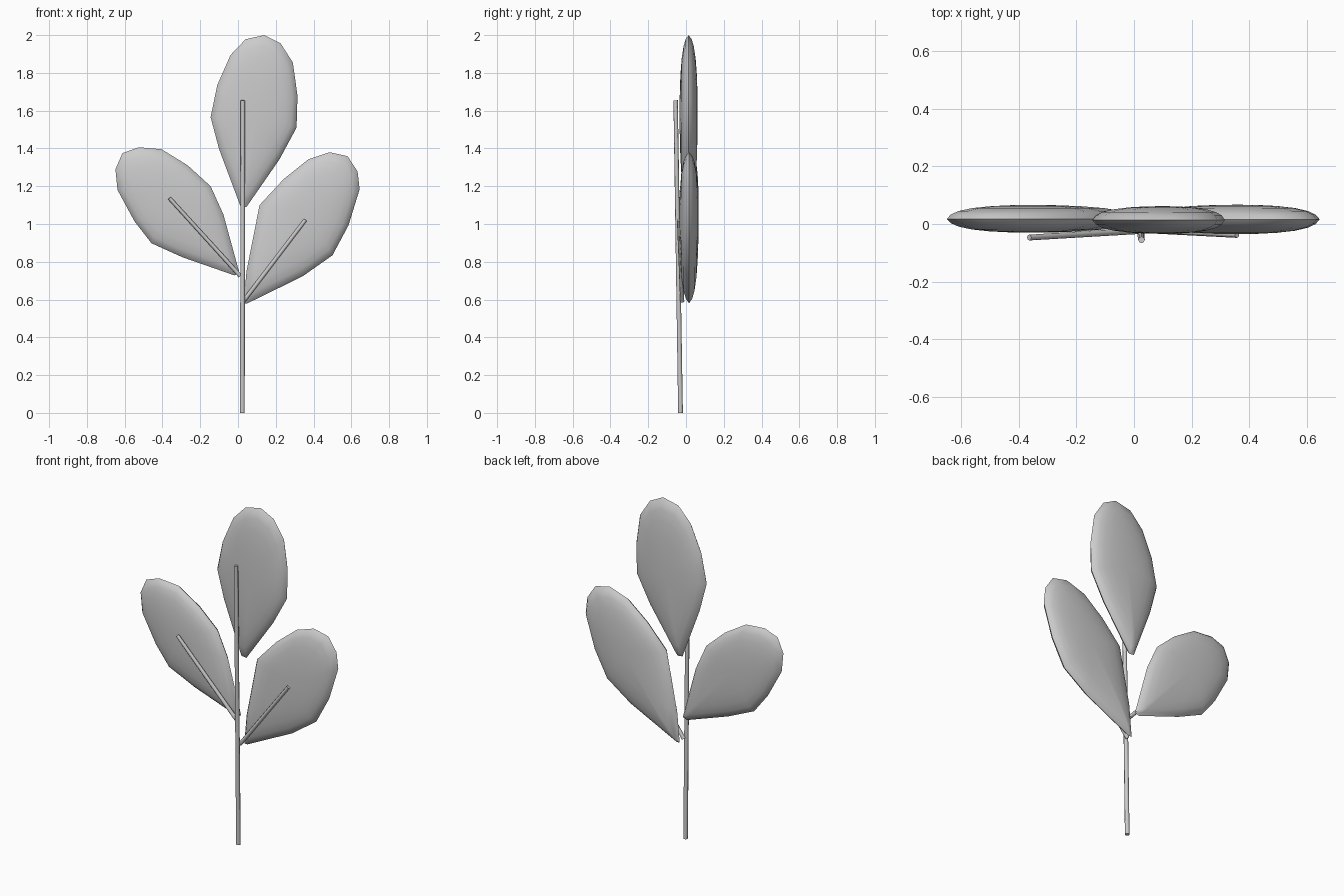
import bpy, bmesh, math
from mathutils import Vector

if "Cube" in bpy.data.objects:
    bpy.data.objects.remove(bpy.data.objects["Cube"])


def finish(name, bm, angle):
    bmesh.ops.recalc_face_normals(bm, faces=bm.faces)
    mesh = bpy.data.meshes.new(name)
    bm.to_mesh(mesh)
    bm.free()
    obj = bpy.data.objects.new(name, mesh)
    bpy.context.collection.objects.link(obj)
    for p in mesh.polygons:
        p.use_smooth = True
    mesh.set_sharp_from_angle(angle=math.radians(angle))


def rod(name, a, b, r1, r2, sides=8):
    a, b = Vector(a), Vector(b)
    bm = bmesh.new()
    bmesh.ops.create_cone(bm, cap_ends=True, segments=sides,
                          radius1=r1, radius2=r2, depth=(b - a).length)
    rot = Vector((0, 0, 1)).rotation_difference(b - a).to_matrix().to_4x4()
    bm.transform(rot)
    bmesh.ops.translate(bm, verts=bm.verts, vec=(a + b) / 2)
    finish(name, bm, 50)


def leaf(name, outline, centre, y, half):
    # Lens-shaped pillow: rings shrink toward the centre as they bulge out
    bm = bmesh.new()
    cx, cz = centre
    n = len(outline)

    def ring(s, h):
        return [bm.verts.new((cx + (x - cx) * s, y + h * half, cz + (z - cz) * s))
                for x, z in outline]

    rim = ring(1, 0)
    for side in (-1, 1):
        prev = rim
        for s, h in ((0.95, 0.32), (0.86, 0.56), (0.7, 0.77), (0.48, 0.91), (0.24, 0.98)):
            cur = ring(s, h * side)
            for i in range(n):
                j = (i + 1) % n
                bm.faces.new((prev[i], prev[j], cur[j], cur[i]))
            prev = cur
        tip = bm.verts.new((cx, y + half * side, cz))
        for i in range(n):
            bm.faces.new((prev[i], prev[(i + 1) % n], tip))
    finish(name, bm, 50)


# Leaves
leaf("top_leaf",
     [(.14, 2.0), (.225, 1.957), (.29, 1.856), (.315, 1.68), (.31, 1.51),
      (.22, 1.343), (.045, 1.09), (.013, 1.094), (-.10, 1.396), (-.145, 1.565),
      (-.11, 1.735), (-.04, 1.894), (.04, 1.978)],
     (.10, 1.59), .014, .048)
leaf("left_leaf",
     [(-.527, 1.406), (-.405, 1.396), (-.267, 1.311), (-.145, 1.2), (-.077, 1.05),
      (.008, .739), (-.019, .728), (-.294, .824), (-.458, .898), (-.548, 1.014),
      (-.638, 1.18), (-.649, 1.29), (-.612, 1.375)],
     (-.36, 1.13), .018, .048)
leaf("right_leaf",
     [(.485, 1.38), (.58, 1.359), (.633, 1.279), (.644, 1.184), (.585, .993),
      (.5, .834), (.342, .723), (.05, .58), (.03, .58), (.045, .75),
      (.114, 1.1), (.241, 1.237), (.373, 1.343)],
     (.36, 1.04), .016, .051)

# Stem and the two side veins
rod("stem", (.023, -.029, 0), (.026, -.055, 1.655), .0125, .0115)
rod("left_vein", (.012, -.024, .725), (-.363, -.047, 1.137), .011, .010)
rod("right_vein", (.028, -.02, .59), (.357, -.038, 1.022), .011, .010)
